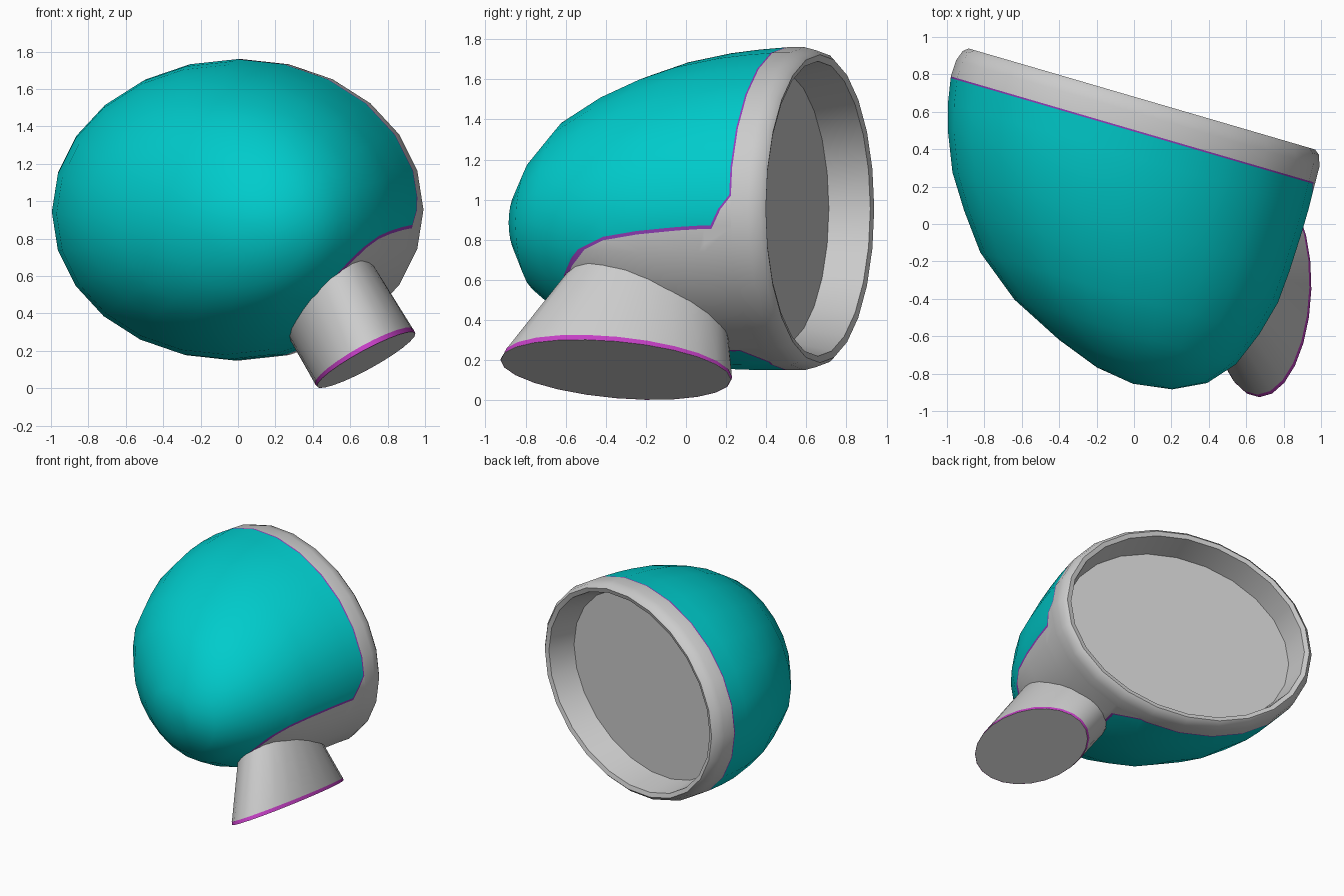
import bpy, bmesh, math
from mathutils import Vector

if "Cube" in bpy.data.objects:
    bpy.data.objects.remove(bpy.data.objects["Cube"])

N = 24
O = Vector((-0.005, 0.505, 0))      # centre of the slanted rim plane
U = Vector((0.96, -0.28, 0))        # along the rim
V = Vector((-0.28, -0.96, 0))       # forward, towards the dome tip


def material(name, col):
    m = bpy.data.materials.new(name)
    m.diffuse_color = (*col, 1)
    m.use_nodes = True
    m.node_tree.nodes["Principled BSDF"].inputs["Base Color"].default_value = m.diffuse_color
    return m


grey = material("grey", (0.6, 0.6, 0.6))
teal = material("teal", (0.0, 0.6, 0.6))
violet = material("violet", (0.3, 0.05, 0.5))
magenta = material("magenta", (0.55, 0.05, 0.55))


def ring(c, a, b):
    return [c + a * math.cos(2 * math.pi * i / N) + b * math.sin(2 * math.pi * i / N)
            for i in range(N)]


def section(v, cu, ru, cz, rz):
    return ring(O + V * v + U * cu + Vector((0, 0, cz)), U * ru, Vector((0, 0, rz)))


def loft(rings, tip=None):
    bm = bmesh.new()
    rows = [[bm.verts.new(p) for p in r] for r in rings]
    for a, b in zip(rows, rows[1:]):
        for i in range(N):
            j = (i + 1) % N
            bm.faces.new((a[i], a[j], b[j], b[i]))
    if tip is not None:
        t = bm.verts.new(tip)
        for i in range(N):
            bm.faces.new((rows[-1][i], rows[-1][(i + 1) % N], t))
    bmesh.ops.recalc_face_normals(bm, faces=bm.faces)
    return bm


def finish(bm, name, mats, pick=lambda c: 0, angle=40):
    bm.normal_update()
    for f in bm.faces:
        f.material_index = pick(f.calc_center_median())
    me = bpy.data.meshes.new(name)
    bm.to_mesh(me)
    bm.free()
    for m in mats:
        me.materials.append(m)
    ob = bpy.data.objects.new(name, me)
    bpy.context.collection.objects.link(ob)
    bpy.ops.object.select_all(action='DESELECT')
    ob.select_set(True)
    bpy.context.view_layer.objects.active = ob
    bpy.ops.object.shade_smooth_by_angle(angle=math.radians(angle))
    return ob


# dome sections: depth, left, right, bottom, top
W = .009                            # width of the coloured seam
spans = [(0, -1.015, 1.015, .15, 1.76), (W, -1.013, 1.015, .15, 1.759),
         (.14, -.99, 1.02, .15, 1.748), (.28, -.95, 1.02, .155, 1.73),
         (.49, -.863, 1.015, .18, 1.685), (.67, -.745, 1.003, .23, 1.62),
         (.86, -.6, .955, .30, 1.53), (1.05, -.355, .88, .41, 1.40),
         (1.19, -.065, .76, .54, 1.22), (1.275, .17, .59, .72, 1.05)]
secs = [(v, (l + r) / 2, (r - l) / 2, (b + t) / 2, (t - b) / 2) for v, l, r, b, t in spans]

# dome, with a grey panel near the spout: one cut plus others rounding its corners
tip = O + V * 1.305 + U * .38 + Vector((0, 0, .9))
dome = loft([section(*s) for s in secs], tip)
n = Vector((.75, -.18, -.65)).normalized()
n2 = (n - V).normalized()
corner = Vector((.97, .22, .876))
cuts = [(corner, n), (corner - n2 * .07, n2)]
for co, no in cuts:
    for k in (0, W):
        bmesh.ops.bisect_plane(dome, geom=dome.verts[:] + dome.edges[:] + dome.faces[:],
                               plane_co=co - no * k, plane_no=no)


def dome_colour(c):
    d = max((c - co).dot(no) for co, no in cuts)
    if d > 0:
        return 0
    return 2 if d > -W or (c - O).dot(V) < W * .98 else 1


finish(dome, "dome", [grey, teal, violet], dome_colour)

# rim band that turns inward and holds a recessed back plate
Z = .955
band = [(0, 0, 1.015, Z, .805), (-.09, 0, 1.012, Z, .805), (-.148, 0, .992, Z, .79),
        (-.17, 0, .965, Z, .768), (-.16, 0, .93, Z, .735), (.045, 0, .895, Z, .69)]
finish(loft([section(*s) for s in band], O + V * .045 + Vector((0, 0, Z))),
       "rim_and_back_plate", [grey])

# flared oval spout with a thin lip and a closed end
base = (Vector((.50, -.2, .46)), Vector((.225, 0, .18)), Vector((.0, .41, -.13)))
end = (Vector((.685, -.35, .152)), Vector((.265, 0, .143)), Vector((.015, .58, -.05)))


def spout_ring(t, k):
    c, a, b = (p.lerp(q, t) for p, q in zip(base, end))
    return ring(c, a * k, b * k)


spout = loft([spout_ring(-.08, 1), spout_ring(.95, 1), spout_ring(1, .99)], end[0])
finish(spout, "spout", [grey])
lip = loft([spout_ring(.94, 1.003), spout_ring(1, .993)])
finish(lip, "spout_lip", [magenta])
